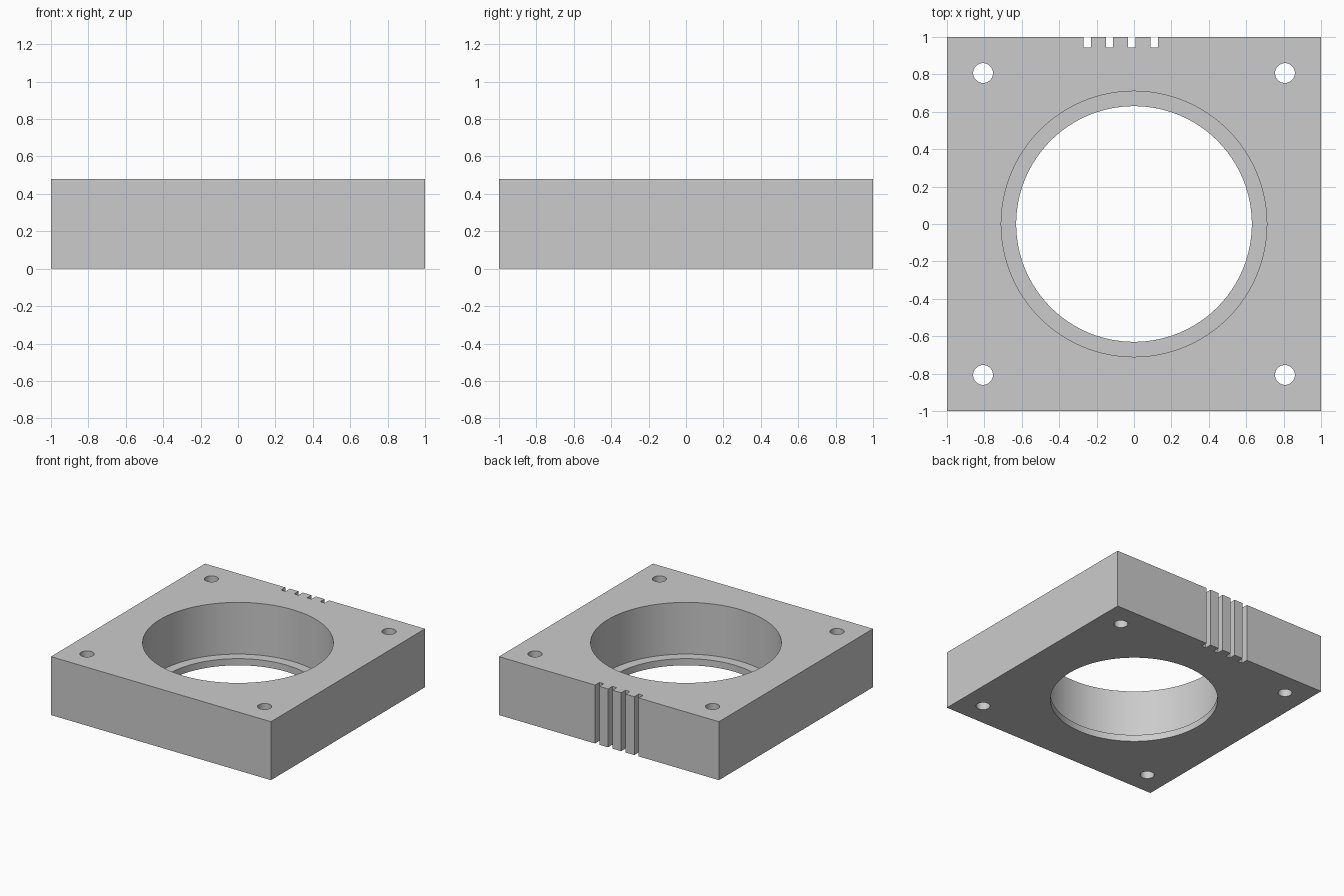
import bpy
import math

if "Cube" in bpy.data.objects:
    bpy.data.objects.remove(bpy.data.objects["Cube"], do_unlink=True)

HEIGHT = 0.48
LEDGE = 0.055

# Single grey material
grey = bpy.data.materials.new("light_grey")
grey.use_nodes = True
colour = (0.6, 0.6, 0.6, 1)
grey.diffuse_color = colour
grey.node_tree.nodes["Principled BSDF"].inputs["Base Color"].default_value = colour


def box(name, centre, size):
    bpy.ops.mesh.primitive_cube_add(size=1, location=centre)
    obj = bpy.context.object
    obj.name = name
    obj.scale = size
    bpy.ops.object.transform_apply(location=True, rotation=True, scale=True)
    return obj


def cylinder(name, x, y, radius, bottom, top, sides):
    bpy.ops.mesh.primitive_cylinder_add(
        vertices=sides, radius=radius, depth=top - bottom,
        location=(x, y, (top + bottom) / 2))
    obj = bpy.context.object
    obj.name = name
    return obj


def cut(target, cutter):
    cutter.hide_render = True
    mod = target.modifiers.new("cut", 'BOOLEAN')
    mod.operation = 'DIFFERENCE'
    mod.solver = 'EXACT'
    mod.object = cutter
    bpy.context.view_layer.objects.active = target
    bpy.ops.object.modifier_apply(modifier=mod.name)
    bpy.data.objects.remove(cutter, do_unlink=True)


# Square block
block = box("mounting_block", (0, 0, HEIGHT / 2), (2, 2, HEIGHT))
block.data.materials.append(grey)

# Stepped central bore leaving a thin ledge at the bottom
cut(block, cylinder("bore_cutter", 0, 0, 0.71, LEDGE, 1, 128))
cut(block, cylinder("opening_cutter", 0, 0, 0.63, -1, 1, 128))

# Corner screw holes
for x in (-0.807, 0.807):
    for y in (-0.807, 0.807):
        cut(block, cylinder("screw_hole_cutter", x, y, 0.053, -1, 1, 48))

# Full-height grooves in the back face
for i in range(4):
    cut(block, box("groove_cutter", (-0.25 + 0.119 * i, 1, 0), (0.04, 0.112, 2)))

# Smooth bores with crisp rims
bpy.ops.object.select_all(action='DESELECT')
block.select_set(True)
bpy.context.view_layer.objects.active = block
bpy.ops.object.shade_smooth_by_angle(angle=math.radians(30))
